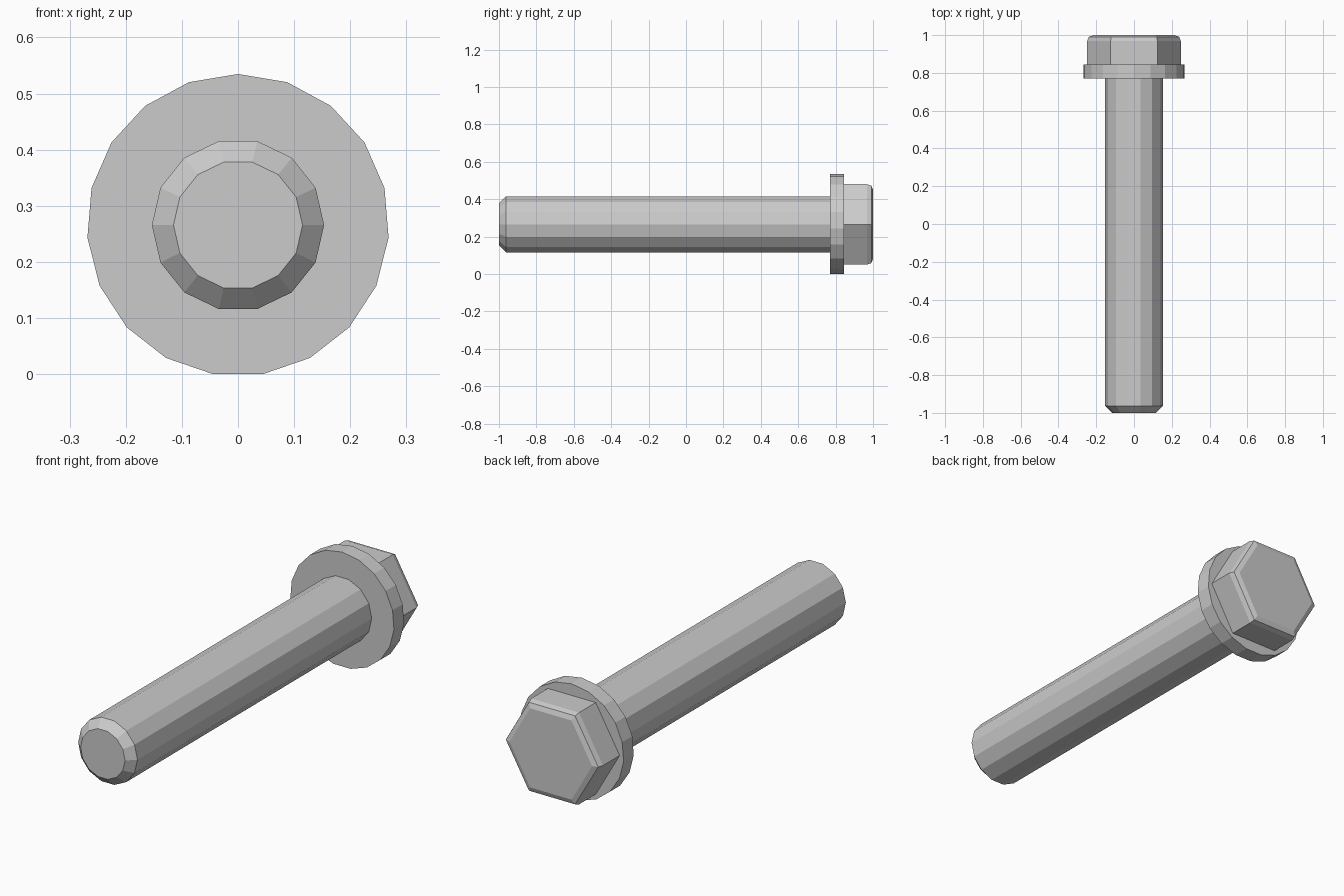
import bpy, bmesh
from math import cos, sin, pi

if "Cube" in bpy.data.objects:
    bpy.data.objects.remove(bpy.data.objects["Cube"])

CZ = 0.2656  # height of the bolt axis


def lathe(name, sides, rings, start=0.0):
    """Closed faceted solid along y; rings are (y, corner radius)."""
    bm = bmesh.new()
    loops = []
    for y, r in rings:
        angles = [start + 2 * pi * i / sides for i in range(sides)]
        loops.append([bm.verts.new((r * cos(a), y, CZ + r * sin(a))) for a in angles])
    for a, b in zip(loops, loops[1:]):
        for i in range(sides):
            j = (i + 1) % sides
            bm.faces.new((a[i], a[j], b[j], b[i]))
    bm.faces.new(loops[0])
    bm.faces.new(loops[-1])
    bmesh.ops.recalc_face_normals(bm, faces=bm.faces)
    mesh = bpy.data.meshes.new(name)
    bm.to_mesh(mesh)
    bm.free()
    obj = bpy.data.objects.new(name, mesh)
    bpy.context.collection.objects.link(obj)
    return obj


# Shank with chamfered tip
lathe("shank", 14, [(-1.0, 0.115), (-0.963, 0.1535), (0.77, 0.1535)])

# Round flange, one corner pointing straight up
lathe("flange", 19, [(0.77, 0.2693), (0.845, 0.2693)], pi / 2)

# Hexagonal head with a softened outer rim
lathe("hex_head", 6, [(0.845, 0.248), (0.968, 0.248), (0.991, 0.239), (1.0, 0.214)])
